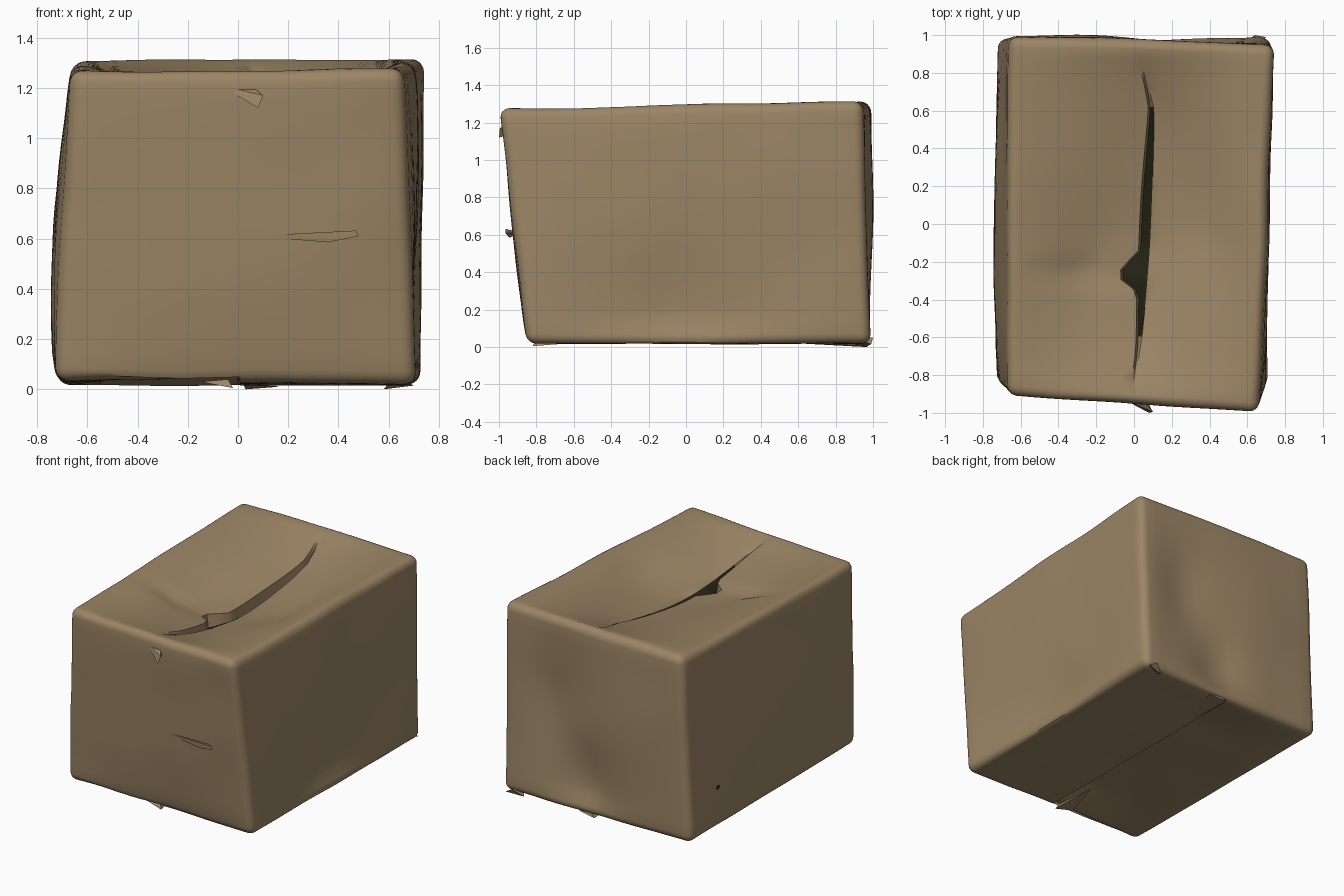
import bpy, bmesh, math
from mathutils import Vector, noise

if "Cube" in bpy.data.objects:
    bpy.data.objects.remove(bpy.data.objects["Cube"])


def material(name, rgb):
    m = bpy.data.materials.new(name)
    m.diffuse_color = (*rgb, 1)
    m.use_nodes = True
    m.node_tree.nodes["Principled BSDF"].inputs["Base Color"].default_value = m.diffuse_color
    return m


CARD = material("brown cardboard", (0.33, 0.235, 0.13))
DARK = material("dark inside", (0.018, 0.017, 0.007))

H = (0.72, 0.97, 0.64)          # half sizes before warping
R = 0.055                       # edge rounding
SEAM = (-0.012, 0.0, 0.012)     # left flap edge, lip foot, right flap edge

# Uneven corners, keyed by side signs
CORNERS = {
    (-1, -1, -1): (-0.73, -0.84, 0.03), (1, -1, -1): (0.71, -0.85, 0.02),
    (-1, 1, -1): (-0.72, 0.98, 0.015), (1, 1, -1): (0.725, 0.985, 0.015),
    (-1, -1, 1): (-0.67, -0.91, 1.265), (1, -1, 1): (0.66, -1.0, 1.275),
    (-1, 1, 1): (-0.66, 0.995, 1.31), (1, 1, 1): (0.745, 0.95, 1.315),
}

# Dents and bulges: normal axis, side, centre (two other axes), radii, outward amount
BUMPS = [
    (0, 1, (0.0, 0.1), (0.5, 0.4), -0.05),
    (0, 1, (-0.3, 0.9), (0.6, 0.4), 0.015),
    (0, -1, (0.0, 0.55), (0.9, 0.5), 0.04),
    (1, -1, (0.1, 0.6), (0.6, 0.5), 0.02),
    (1, 1, (0.1, 0.2), (0.2, 0.3), -0.05),
    (1, 1, (0.38, 0.7), (0.18, 0.35), -0.04),
    (1, 1, (-0.3, 0.75), (0.25, 0.4), 0.02),
    (2, 1, (-0.22, -0.2), (0.15, 0.25), -0.03),
    (2, 1, (0.35, 0.0), (0.15, 0.3), -0.03),
]


def samples(h, n, extra=()):
    """Grid lines over one side, denser on the rounded edges."""
    inner = [-h + R + 2 * (h - R) * i / n for i in range(n + 1)]
    inner = [v for v in inner if not extra or abs(v) > 0.03]
    edge = [h, h - R * 0.33, h - R * 0.67]
    return sorted(inner + edge + [-e for e in edge] + list(extra))


def clamp(v, a, b):
    return max(a, min(b, v))


def warp(p):
    """Grid point on the plain box -> point on the crumpled box."""
    c = Vector([clamp(p[i], R - H[i], H[i] - R) for i in range(3)])
    q = c + R * (p - c).normalized()
    u = [q[i] / H[i] for i in range(3)]
    out = Vector((0, 0, 0))
    for s, co in CORNERS.items():
        w = 1.0
        for i in range(3):
            w *= (1 + s[i] * u[i]) / 2
        out += w * Vector(co)
    # local dents, faded out at the edges of their side
    base = out.copy()
    for ax, side, ctr, rad, amt in BUMPS:
        if abs(p[ax] - side * H[ax]) > 1e-5:
            continue
        o = [i for i in range(3) if i != ax]
        g = math.exp(-sum(((base[o[k]] - ctr[k]) / rad[k]) ** 2 for k in (0, 1)))
        for i in o:
            g *= clamp((1 - abs(u[i])) * 5, 0, 1)
        out[ax] += side * amt * g
    # light crumple
    n = noise.noise_vector(base * 2.3)
    for i in range(3):
        out[i] += 0.009 * n[i]
    x, y = base.x, base.y
    fx = clamp(1 - abs(x) / 0.66, 0, 1)
    fy = clamp(1 - (y / 0.92) ** 2, 0, 1)
    fade = clamp((0.86 - abs(y)) * 4, 0, 1)
    # sagging top flaps with the open slit between them
    if abs(p.z - H[2]) < 1e-5:
        left = p.x < SEAM[1] + 1e-6
        shift = 0.02 + 0.04 * clamp((y + 0.6) / 1.2, 0, 1)
        half = 0.02 * clamp(1 - (y / 0.68) ** 2, 0, 1)
        notch = 0.09 * math.exp(-((y + 0.26) / 0.075) ** 4)
        out.x += fx * (shift * fade + (-half - notch if left else half))
        sag = 0.19 * fx * fy
        if abs(p.x - SEAM[1]) < 1e-6:
            sag += 0.07 * fade * fy
        elif left:
            sag *= 0.82
        out.z -= sag
    # bottom: one flap pushed in at the seam
    if abs(p.z + H[2]) < 1e-5 and p.x < SEAM[1] + 1e-6:
        out.z += 0.09 * fx * clamp(fy * 1.5, 0, 1)
    return out


def finish(name, bm, mats, angle):
    me = bpy.data.meshes.new(name)
    bm.to_mesh(me)
    bm.free()
    for m in mats:
        me.materials.append(m)
    ob = bpy.data.objects.new(name, me)
    bpy.context.collection.objects.link(ob)
    bpy.ops.object.select_all(action='DESELECT')
    ob.select_set(True)
    bpy.context.view_layer.objects.active = ob
    bpy.ops.object.shade_smooth_by_angle(angle=math.radians(angle))
    return ob


# Box shell: six gridded sides sharing their edge points
lines = [samples(H[0], 16, SEAM), samples(H[1], 36), samples(H[2], 18)]
bm = bmesh.new()
cache = {}


def vert(p):
    key = tuple(round(v, 5) for v in p)
    if key not in cache:
        cache[key] = bm.verts.new(warp(Vector(p)))
    return cache[key]


for ax in range(3):
    a, b = (ax + 1) % 3, (ax + 2) % 3
    for side in (-1, 1):
        for a0, a1 in zip(lines[a], lines[a][1:]):
            for b0, b1 in zip(lines[b], lines[b][1:]):
                quad = []
                for va, vb in ((a0, b0), (a1, b0), (a1, b1), (a0, b1)):
                    p = [0, 0, 0]
                    p[ax], p[a], p[b] = side * H[ax], va, vb
                    quad.append(vert(p))
                f = bm.faces.new(quad if side > 0 else quad[::-1])
                # the slit shows the dark inside
                if ax == 2 and side > 0 and abs(a0 - SEAM[1]) < 1e-6:
                    f.material_index = int(-0.6 < (b0 + b1) / 2 < 0.6)
finish("cardboard_box", bm, [CARD, DARK], 42)

# Small torn folds and tabs, each a thin wedge
TABS = {
    "front_upper_fold": [(-0.07, -0.92, 1.21), (0.08, -1.0, 1.12),
                         (0.10, -0.995, 1.17), (0.05, -0.93, 1.21), (0.05, -0.9, 1.15)],
    "front_middle_fold": [(0.05, -0.91, 0.61), (0.47, -0.965, 0.632),
                          (0.48, -0.965, 0.61), (0.36, -0.945, 0.585), (0.36, -0.88, 0.61)],
    "bottom_front_tab": [(-0.15, -0.8, 0.03), (-0.02, -0.82, 0.005),
                         (-0.06, -0.5, 0.03), (-0.04, -0.8, 0.04)],
    "bottom_back_tab": [(0.03, 0.97, 0.0), (0.16, 0.95, 0.01),
                        (0.02, 0.6, 0.02), (0.08, 0.95, 0.04)],
    "back_corner_tab": [(0.58, 0.96, 0.0), (0.70, 0.99, 0.015),
                        (0.64, 1.0, 0.05), (0.62, 0.9, 0.05)],
}
for name, pts in TABS.items():
    tb = bmesh.new()
    for p in pts:
        tb.verts.new(p)
    bmesh.ops.convex_hull(tb, input=tb.verts[:])
    bmesh.ops.recalc_face_normals(tb, faces=tb.faces[:])
    finish(name, tb, [CARD], 30)

# Small dark hole low on the left side
hb = bmesh.new()
bmesh.ops.create_circle(hb, cap_ends=True, segments=8, radius=0.02)
for v in hb.verts:
    v.co = (-0.752, 0.72 + v.co.x, 0.33 + v.co.y * 0.8)
bmesh.ops.recalc_face_normals(hb, faces=hb.faces[:])
if hb.faces[:][0].normal.x > 0:
    bmesh.ops.reverse_faces(hb, faces=hb.faces[:])
finish("side_hole", hb, [DARK], 30)
